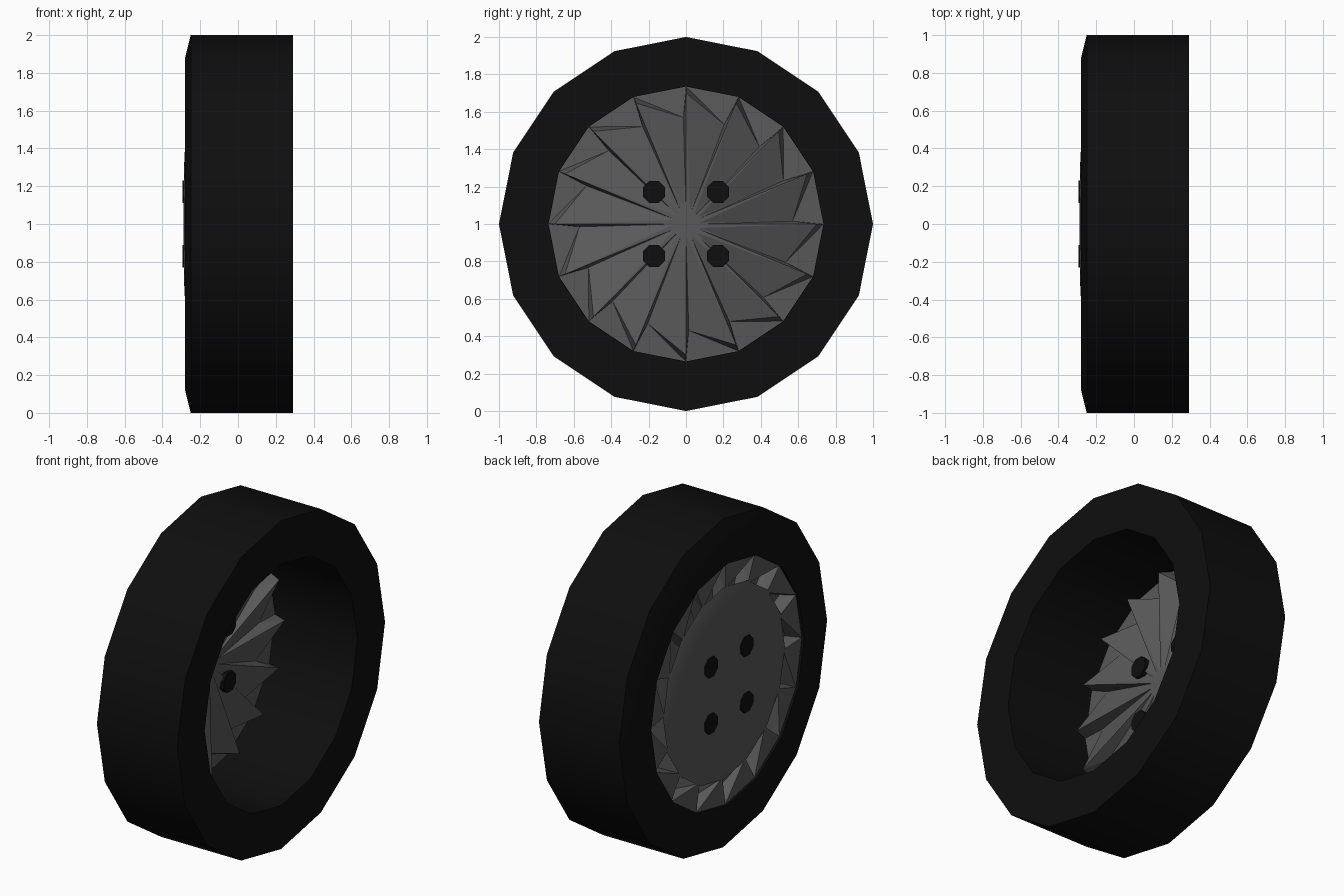
import bpy, bmesh, math

if "Cube" in bpy.data.objects:
    bpy.data.objects.remove(bpy.data.objects["Cube"])

N = 16          # sides of the wheel
CZ = 1.0        # axle height


def material(name, v):
    m = bpy.data.materials.new(name)
    m.diffuse_color = (v, v, v, 1)
    m.use_nodes = True
    m.node_tree.nodes["Principled BSDF"].inputs["Base Color"].default_value = m.diffuse_color
    return m


rubber = material("black rubber", 0.0045)
metal = material("dark grey metal", 0.1)


def finish(bm, name, mat, smooth=None):
    bmesh.ops.remove_doubles(bm, verts=bm.verts, dist=1e-5)
    bmesh.ops.recalc_face_normals(bm, faces=bm.faces)
    me = bpy.data.meshes.new(name)
    bm.to_mesh(me)
    bm.free()
    ob = bpy.data.objects.new(name, me)
    bpy.context.collection.objects.link(ob)
    me.materials.append(mat)
    if smooth:
        bpy.ops.object.select_all(action='DESELECT')
        ob.select_set(True)
        bpy.context.view_layer.objects.active = ob
        bpy.ops.object.shade_smooth_by_angle(angle=math.radians(smooth))
    return ob


def polar(bm, x, r, a, cy=0.0, cz=CZ):
    return bm.verts.new((x, cy + r * math.cos(a), cz + r * math.sin(a)))


def lathe(name, profile, mat, n=N, closed=False, cy=0.0, cz=CZ, caps=False, phase=0.0, smooth=None):
    """Spin an (x, radius) profile around the x direction."""
    bm = bmesh.new()
    rings = [[polar(bm, x, r, phase + math.tau * i / n, cy, cz) for i in range(n)] for x, r in profile]
    pairs = list(zip(rings, rings[1:]))
    if closed:
        pairs.append((rings[-1], rings[0]))
    for a, b in pairs:
        for i in range(n):
            j = (i + 1) % n
            bm.faces.new((a[i], a[j], b[j], b[i]))
    if caps:
        bm.faces.new(rings[0])
        bm.faces.new(rings[-1])
    return finish(bm, name, mat, smooth)


# Tyre: chamfered on the outer side, straight open bore
lathe("tyre", [(0.29, 0.735), (0.29, 1.0), (-0.25, 1.0), (-0.28, 0.88), (-0.28, 0.735)],
      rubber, closed=True, smooth=30)

# Shallow domed cover on the outer side
lathe("cover_disc", [(-0.288, 0.06), (-0.287, 0.2), (-0.285, 0.32), (-0.279, 0.44),
                     (-0.268, 0.54), (-0.256, 0.585)], metal, smooth=40).data
bm = bmesh.new()
bm.faces.new([polar(bm, -0.288, 0.06, math.tau * i / N) for i in range(N)])
finish(bm, "cover_centre", metal)

# Fan: sixteen saw-tooth blades, each ramping up to a ridge and then dropping
bm = bmesh.new()
step = math.tau / N
for k in range(N):
    a, b = k * step, (k + 1) * step
    low = a + math.radians(1.5)
    hub_a, hub_low, hub_b = (polar(bm, -0.19, 0.075, t) for t in (a, a + math.radians(6), b))
    valley = polar(bm, -0.255, 0.57, low)
    tip_a, tip_b = polar(bm, -0.175, 0.70, a), polar(bm, -0.175, 0.70, b)
    rim_a, rim_b = polar(bm, -0.265, 0.735, a), polar(bm, -0.265, 0.735, b)
    centre = bm.verts.new((-0.19, 0, CZ))
    for f in ((hub_low, valley, tip_b), (hub_low, tip_b, hub_b),   # ramp
              (valley, rim_a, rim_b), (valley, rim_b, tip_b),      # outer slope
              (hub_a, tip_a, valley), (hub_a, valley, hub_low),    # step wall
              (tip_a, rim_a, valley),
              (centre, hub_a, hub_low), (centre, hub_low, hub_b)):  # hub
        bm.faces.new(f)
finish(bm, "fan_blades", metal)

# Four octagonal bolts through the cover
for i in range(4):
    t = math.radians(45 + 90 * i)
    lathe("wheel_bolt_%d" % (i + 1), [(-0.293, 0.064), (-0.174, 0.064)], rubber, n=8, caps=True,
          cy=0.242 * math.cos(t), cz=CZ + 0.242 * math.sin(t), phase=math.pi / 8)
